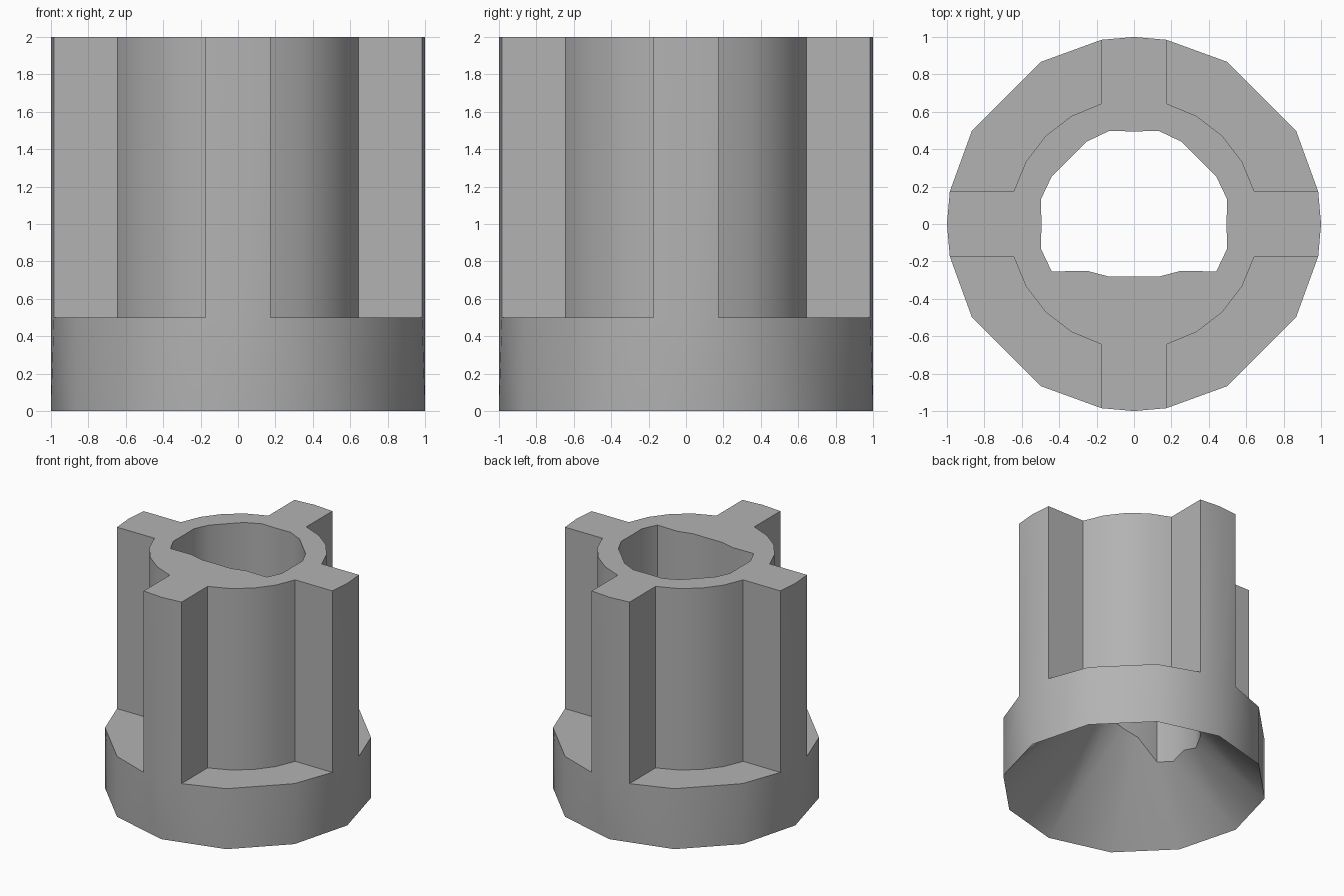
import bpy
import bmesh
from math import radians, cos, sin

cube = bpy.data.objects.get("Cube")
if cube:
    bpy.data.objects.remove(cube, do_unlink=True)

TOP, LEDGE = 2.0, 0.5
TUBE = 0.667
bm = bmesh.new()


def point(r, a, z):
    return bm.verts.new((r * cos(radians(a)), r * sin(radians(a)), z))


def four_times(quarter):
    """Repeat a quarter of a polar profile around the axis."""
    return [(r, a + 90 * k) for k in range(4) for r, a in quarter]


def ring(profile, z):
    return [point(r, a, z) for r, a in profile]


def wall(low, high):
    """Quads between two rings with equal counts."""
    for i in range(len(low)):
        bm.faces.new((low[i - 1], low[i], high[i], high[i - 1]))


def stitch(prof_a, ring_a, prof_b, ring_b):
    """Triangles between two rings with different counts, matched by angle."""
    ang_a = [a for _, a in prof_a] + [360]
    ang_b = [a for _, a in prof_b] + [360]
    va, vb = ring_a + ring_a[:1], ring_b + ring_b[:1]
    i = j = 0
    while i < len(ring_a) or j < len(ring_b):
        if j == len(ring_b) or (i < len(ring_a) and ang_a[i + 1] < ang_b[j + 1]):
            bm.faces.new((va[i], va[i + 1], vb[j]))
            i += 1
        else:
            bm.faces.new((va[i], vb[j + 1], vb[j]))
            j += 1


# Profiles as (radius, angle)
tube_arc = [(TUBE, a) for a in range(15, 90, 15)]
cross = four_times([(1, 0), (1, 10)] + tube_arc + [(1, 80)])
rim = four_times([(1, a) for a in (0, 10, 30, 60, 80)])
foot = [(1, a) for a in range(0, 360, 30)]

# Round bore with one flattened side, mirrored left to right
half = [(0.311, -65), (0.354, -45), (0.508, -30), (0.515, -15), (0.495, 0),
        (0.515, 15), (0.508, 30), (0.508, 60), (0.515, 75)]
bore = half + [(r, 180 - a) for r, a in half] + [(0.28, -90), (0.495, 90)]
bore = sorted(((r, a % 360) for r, a in bore), key=lambda p: p[1])


def cone_height(r, a):
    """Height of the twelve-sided hollow cone under the bore."""
    return 1 - r * cos(radians(a % 30 - 15)) / cos(radians(15))


# Upper tube with four ribs
cross_top = ring(cross, TOP)
wall(ring(cross, LEDGE), cross_top)

# Base collar
foot_ring = ring(foot, 0)
stitch(rim, ring(rim, LEDGE), foot, foot_ring)

# Ledges between the ribs
for k in range(4):
    outline = [(1, a) for a in (10, 30, 60, 80)] + tube_arc[::-1]
    bm.faces.new(ring([(r, a + 90 * k) for r, a in outline], LEDGE))

# Bore walls and the hollow cone underneath
bore_top = ring(bore, TOP)
bore_low = [point(r, a, cone_height(r, a)) for r, a in bore]
wall(bore_low, bore_top)
stitch(bore, bore_low, foot, foot_ring)

# Flat top between the ribbed outline and the bore
edges = [bm.edges.get((loop[i - 1], loop[i]))
         for loop in (cross_top, bore_top) for i in range(len(loop))]
bmesh.ops.triangle_fill(bm, use_beauty=True, edges=edges, normal=(0, 0, 1))

bmesh.ops.remove_doubles(bm, verts=bm.verts[:], dist=0.0005)
bmesh.ops.recalc_face_normals(bm, faces=bm.faces[:])
mesh = bpy.data.meshes.new("ribbed_bushing")
bm.to_mesh(mesh)
bm.free()

# Plain grey material
grey = bpy.data.materials.new("light grey")
grey.use_nodes = True
color = (0.45, 0.45, 0.45, 1)
grey.diffuse_color = color
grey.node_tree.nodes["Principled BSDF"].inputs["Base Color"].default_value = color
mesh.materials.append(grey)

bushing = bpy.data.objects.new("ribbed_bushing", mesh)
bpy.context.collection.objects.link(bushing)
bpy.context.view_layer.objects.active = bushing
bushing.select_set(True)
bpy.ops.object.shade_smooth_by_angle(angle=radians(35))
